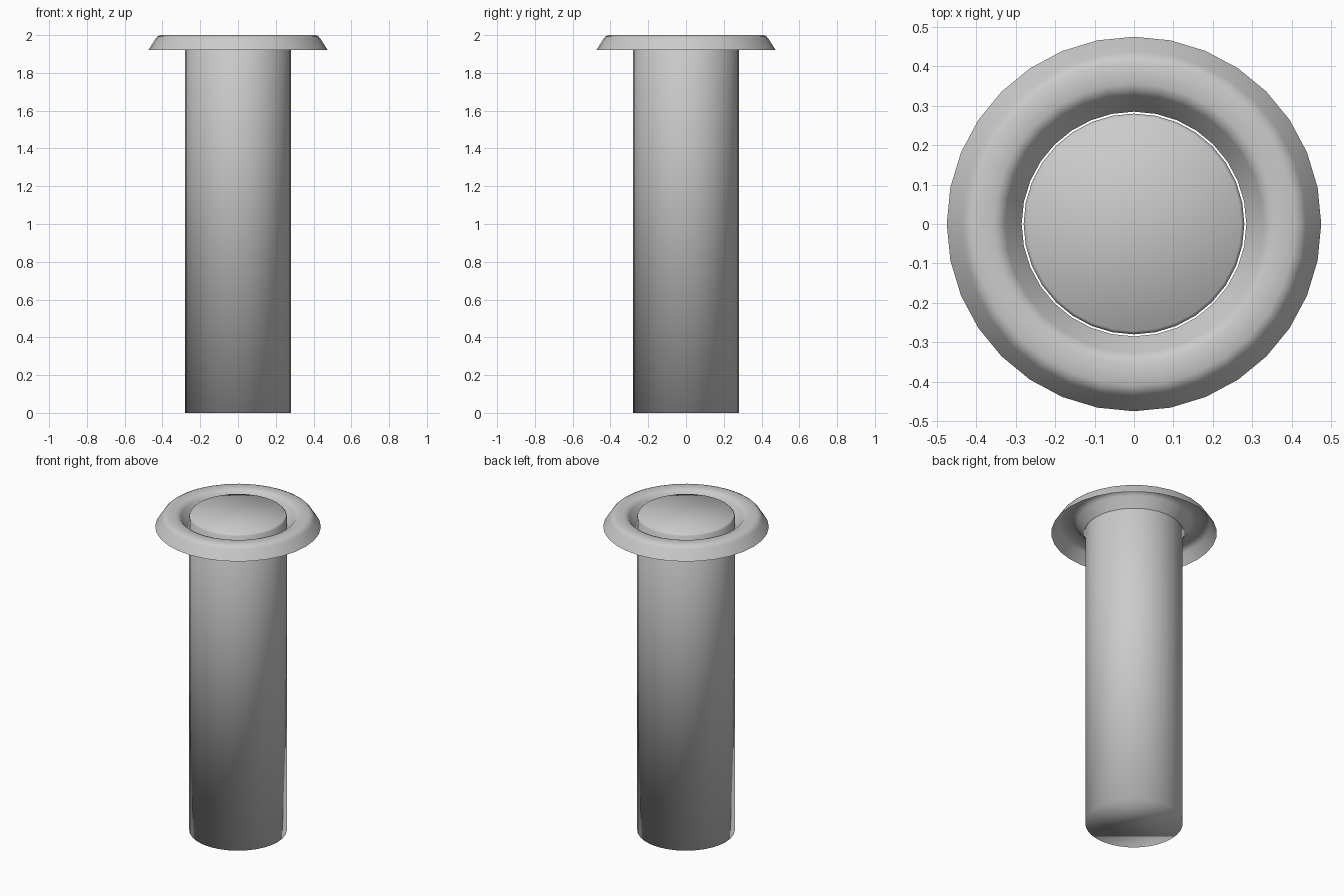
import bpy, bmesh, math

if "Cube" in bpy.data.objects:
    bpy.data.objects.remove(bpy.data.objects["Cube"])

SEGMENTS = 32


def lathe(name, profile, capped=False):
    """Spin an (r, z) profile around the z axis, optionally closing both ends."""
    bm = bmesh.new()
    rings = []
    for r, z in profile:
        rings.append([bm.verts.new((r * math.cos(2 * math.pi * i / SEGMENTS),
                                    r * math.sin(2 * math.pi * i / SEGMENTS), z))
                      for i in range(SEGMENTS)])
    for low, high in zip(rings, rings[1:]):
        for i in range(SEGMENTS):
            j = (i + 1) % SEGMENTS
            bm.faces.new((low[i], low[j], high[j], high[i]))
    if capped:
        bm.faces.new(rings[0][::-1])
        bm.faces.new(rings[-1])
    for f in bm.faces:
        f.smooth = True
    mesh = bpy.data.meshes.new(name)
    bm.to_mesh(mesh)
    bm.free()
    obj = bpy.data.objects.new(name, mesh)
    bpy.context.collection.objects.link(obj)
    return obj


# Solid column with softly shaded ends
lathe("column", [(0.28, 0), (0.28, 1.99), (0.272, 2.0)], capped=True)

# Rim: thin collar, open underneath, standing just clear of the column
lathe("rim", [(0.475, 1.92), (0.437, 1.98), (0.427, 1.992), (0.41, 2.0),
              (0.355, 2.0), (0.337, 1.992), (0.327, 1.98), (0.285, 1.92)])
